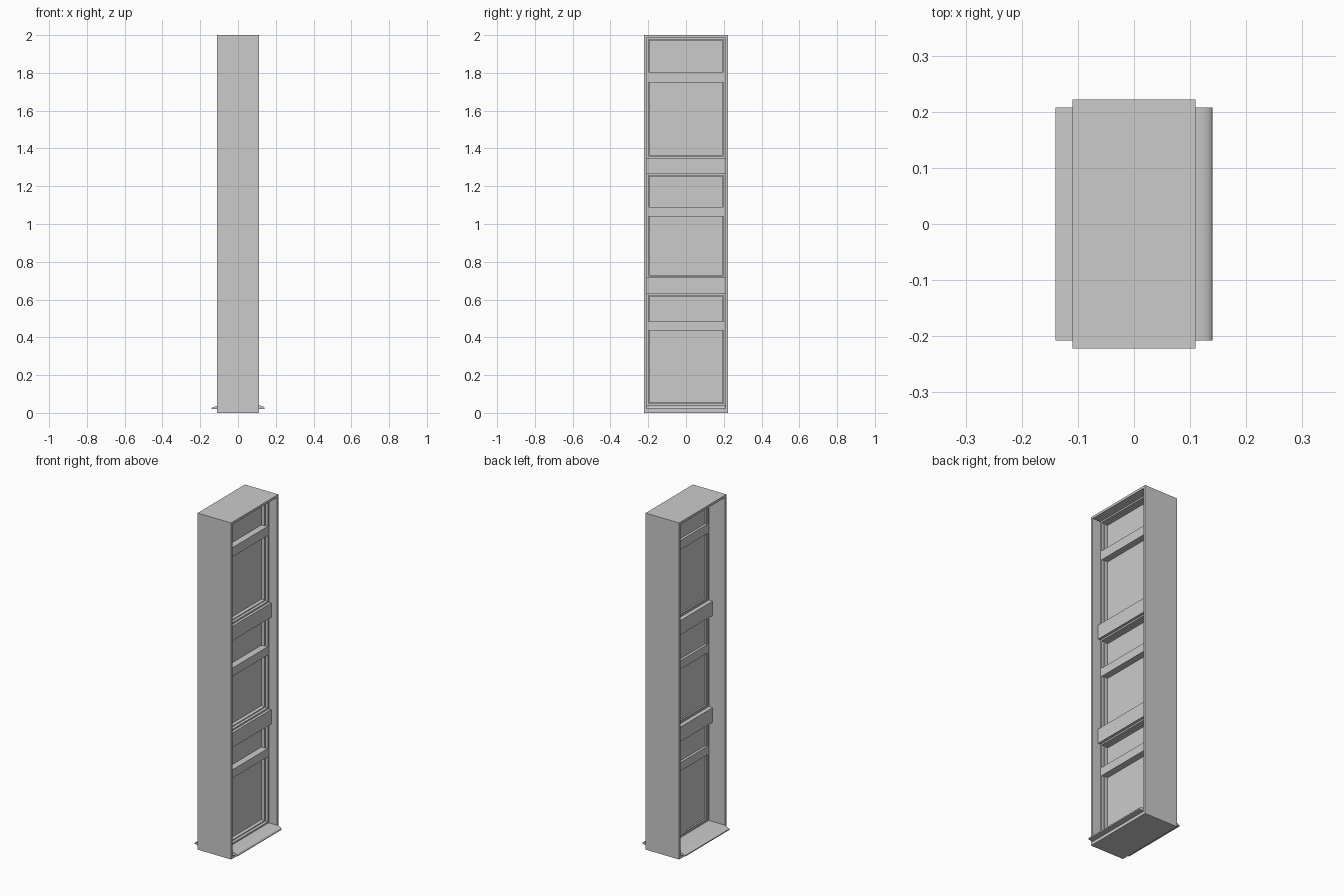
import bpy, bmesh, math

if "Cube" in bpy.data.objects:
    bpy.data.objects.remove(bpy.data.objects["Cube"])


def box(name, x, y, z):
    """Axis-aligned block from (min, max) ranges."""
    bm = bmesh.new()
    bmesh.ops.create_cube(bm, size=1)
    for v in bm.verts:
        v.co = [r[0] + (c + 0.5) * (r[1] - r[0]) for c, r in zip(v.co, (x, y, z))]
    return finish(name, bm)


def finish(name, bm):
    bmesh.ops.recalc_face_normals(bm, faces=bm.faces)
    me = bpy.data.meshes.new(name)
    bm.to_mesh(me)
    bm.free()
    ob = bpy.data.objects.new(name, me)
    bpy.context.collection.objects.link(ob)
    return ob


def ring(name, x, y, z, w):
    """Rectangular frame in the YZ plane, member width w, extruded along x."""
    bm = bmesh.new()
    loops = []
    for xx in x:
        for d in (0, w):
            loops.append([bm.verts.new((xx, sy, sz)) for sy, sz in
                          ((-y + d, z[0] + d), (y - d, z[0] + d),
                           (y - d, z[1] - d), (-y + d, z[1] - d))])
    for a, b in ((0, 1), (1, 3), (3, 2), (2, 0)):
        for i in range(4):
            j = (i + 1) % 4
            bm.faces.new((loops[a][i], loops[a][j], loops[b][j], loops[b][i]))
    return finish(name, bm)


def extrude_y(name, profile, y):
    """Extrude an (x, z) profile along y."""
    bm = bmesh.new()
    f = bm.faces.new([bm.verts.new((px, -y, pz)) for px, pz in profile])
    r = bmesh.ops.extrude_face_region(bm, geom=[f])
    for v in r["geom"]:
        if isinstance(v, bmesh.types.BMVert):
            v.co.y = y
    return finish(name, bm)


WALL = 0.014
INNER = 0.222 - WALL

# Deep outer lining
ring("outer_casing", (-0.11, 0.11), 0.222, (0, 2), WALL)

# Sashes: (bottom, middle rail bottom, middle rail top, top)
sashes = [(0.040, 0.485, 0.435, 0.630),
          (0.717, 1.090, 1.040, 1.265),
          (1.350, 1.805, 1.750, 1.986)]
for bottom, rail_top, rail_bottom, top in sashes:
    ring("sash_frame", (-0.005, 0.057), INNER, (bottom, top), 0.009)
    ring("glazing_bead", (0.0, 0.04), INNER - 0.009, (bottom + 0.009, top - 0.009), 0.005)
    box("middle_rail", (-0.005, 0.057), (-INNER + 0.009, INNER - 0.009),
        (rail_bottom, rail_top))
    box("glass_panes", (0.01, 0.018), (-INNER + 0.009, INNER - 0.009),
        (bottom + 0.009, top - 0.009))

# Wide transoms standing proud of the sashes
for z in ((0.630, 0.717), (1.265, 1.350)):
    box("transom", (-0.03, 0.073), (-INNER, INNER), z)

# Sill: straight slope on one side, rounded slope on the other
nose = [(0.105 + 0.035 * math.sin(t), 0.025 + 0.015 * math.cos(t))
        for t in (i * math.pi / 16 for i in range(9))]
profile = [(-0.14, WALL + 0.006), (-0.14, 0.026), (-0.105, 0.040)] + nose + [(0.14, WALL + 0.006)]
extrude_y("window_sill", profile, INNER)
# Packing under the sill
box("sill_base", (-0.108, 0.108), (-INNER, INNER), (WALL, 0.022))
